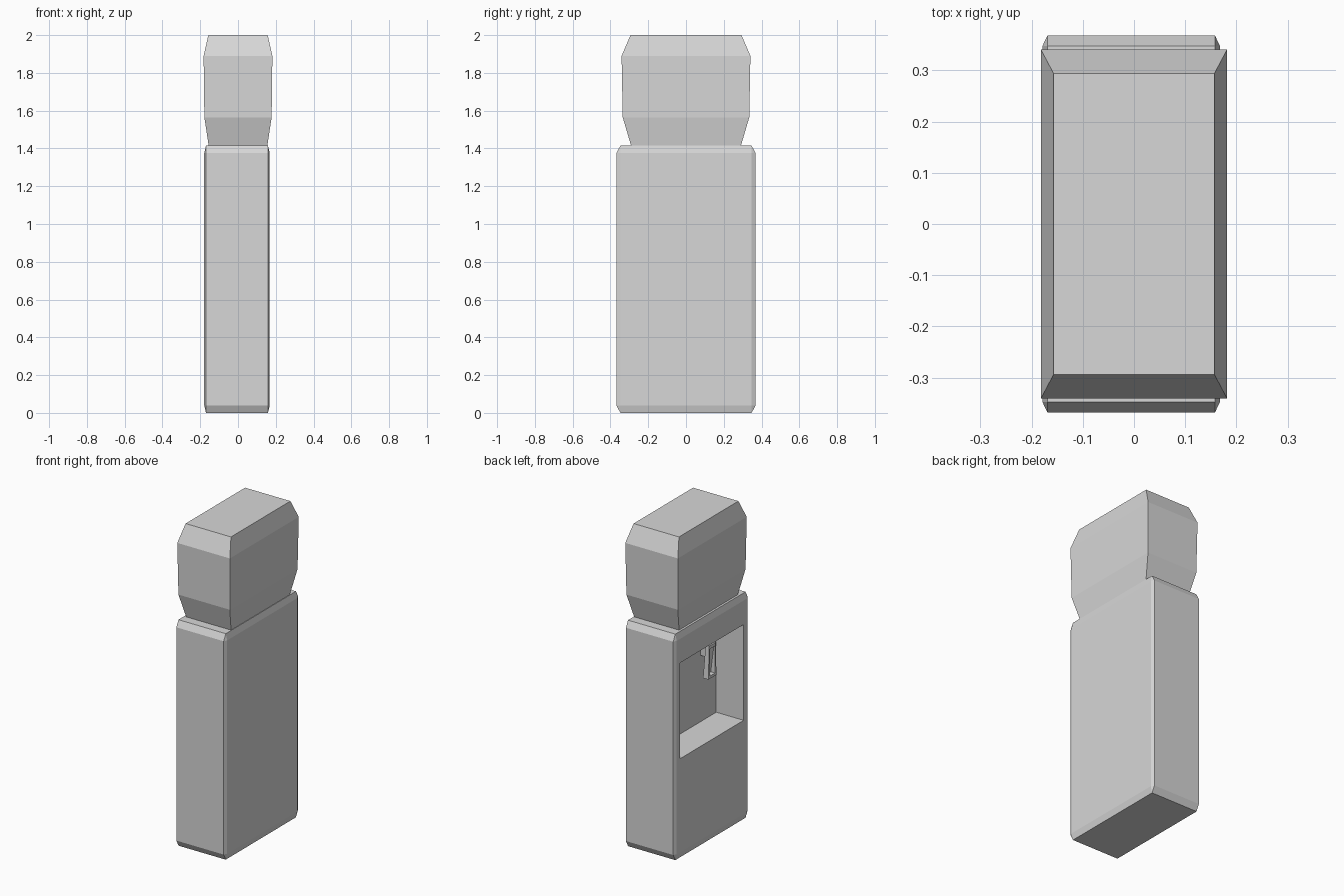
import bpy, bmesh
from mathutils import Vector

cube = bpy.data.objects.get("Cube")
if cube:
    bpy.data.objects.remove(cube, do_unlink=True)

GREY = (0.68, 0.68, 0.68, 1.0)
mat = bpy.data.materials.new("light grey plastic")
mat.use_nodes = True
mat.diffuse_color = GREY
shader = next(n for n in mat.node_tree.nodes if n.type == 'BSDF_PRINCIPLED')
shader.inputs["Base Color"].default_value = GREY


def finish(bm, name):
    bmesh.ops.recalc_face_normals(bm, faces=bm.faces)
    mesh = bpy.data.meshes.new(name)
    bm.to_mesh(mesh)
    bm.free()
    mesh.materials.append(mat)
    obj = bpy.data.objects.new(name, mesh)
    bpy.context.collection.objects.link(obj)
    return obj


def box(lo, hi, bevel=0.0):
    """Box between two corners; the chamfer is a fraction of each side."""
    bm = bmesh.new()
    bmesh.ops.create_cube(bm, size=1)
    if bevel:
        bmesh.ops.bevel(bm, geom=bm.edges[:], offset=bevel, segments=1,
                        affect='EDGES')
    lo, hi = Vector(lo), Vector(hi)
    size, mid = hi - lo, (hi + lo) / 2
    for v in bm.verts:
        v.co = Vector(a * s + m for a, s, m in zip(v.co, size, mid))
    return bm


def recess(bm, y_range, z_range, low_depth, high_depth):
    """Cut a rectangular pocket into the largest face that looks along -x."""
    bm.normal_update()
    face = max((f for f in bm.faces if f.normal.x < -0.9),
               key=lambda f: f.calc_area())
    mid = face.calc_center_median()
    bmesh.ops.inset_individual(bm, faces=[face], thickness=0.005)
    for v in face.verts:
        v.co.y = y_range[v.co.y > mid.y]
        v.co.z = z_range[v.co.z > mid.z]
    new = bmesh.ops.extrude_discrete_faces(bm, faces=[face])["faces"][0]
    for v in new.verts:
        v.co.x += high_depth if v.co.z > sum(z_range) / 2 else low_depth


# Cabinet with the dispensing niche on its right side
bm = box((-0.179, -0.368, 0), (0.168, 0.368, 1.415), 0.028)
recess(bm, (-0.315, 0.315), (0.625, 1.225), 0.19, 0.19)
finish(bm, "cabinet")

# Water bottle: rectangular rings joined from the neck to the top
bm = bmesh.new()
rings = []
for z, hx, hy in ((1.412, 0.155, 0.29), (1.565, 0.178, 0.335),
                  (1.89, 0.182, 0.341), (2.0, 0.157, 0.294)):
    rings.append([bm.verts.new((sx * hx, sy * hy, z))
                  for sx, sy in ((-1, -1), (1, -1), (1, 1), (-1, 1))])
for low, high in zip(rings, rings[1:]):
    for i in range(4):
        j = (i + 1) % 4
        bm.faces.new((low[i], low[j], high[j], high[i]))
bm.faces.new(rings[0])
bm.faces.new(rings[-1])
finish(bm, "water_bottle")

# Two taps, each a hollow-fronted lever on a short stem from the niche wall
for side, y in (("front", -0.18), ("rear", 0.18)):
    bm = box((-0.057, y - 0.04, 0.914), (-0.02, y + 0.04, 1.12))
    for v in bm.verts:
        if v.co.z > 1:
            v.co.y = y + (v.co.y - y) * 0.8
            if v.co.x > -0.03:
                v.co.x -= 0.012
    recess(bm, (y - 0.026, y + 0.026), (0.93, 1.1), 0.03, 0.008)
    finish(bm, side + "_tap_lever")
    finish(box((-0.038, y - 0.02, 1.04), (0.011, y + 0.02, 1.1)),
           side + "_tap_stem")
